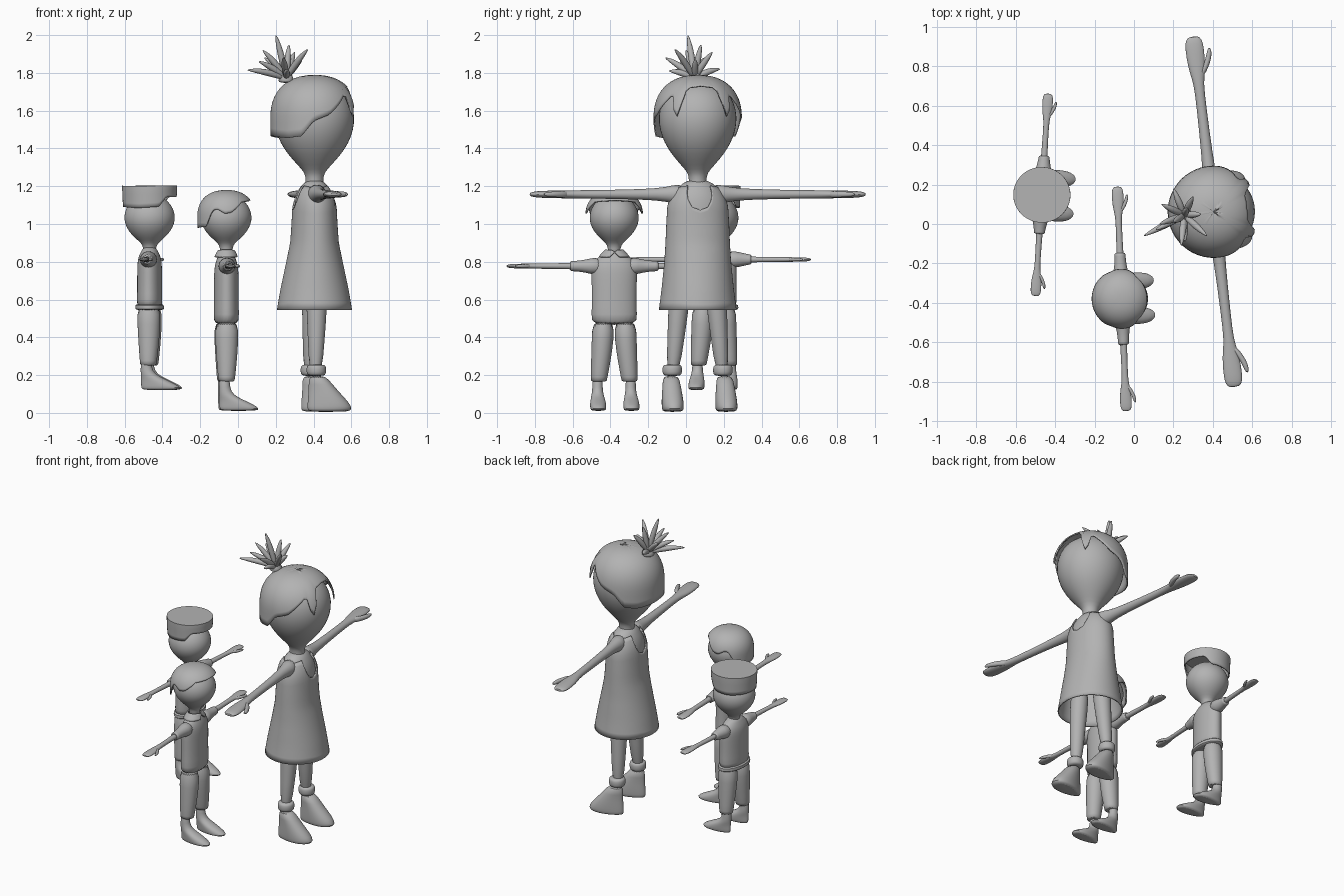
import bpy, bmesh, math
from mathutils import Vector, Matrix

if "Cube" in bpy.data.objects:
    bpy.data.objects.remove(bpy.data.objects["Cube"])

grey = bpy.data.materials.new("plain_grey")
grey.diffuse_color = (0.45, 0.45, 0.45, 1)
grey.use_nodes = True
grey.node_tree.nodes["Principled BSDF"].inputs["Base Color"].default_value = grey.diffuse_color
place = Matrix()          # where the current figure stands


def lerp(table, t):
    """Linear lookup in rows of (key, value, value, ...)."""
    if t <= table[0][0]:
        return table[0][1:]
    for a, b in zip(table, table[1:]):
        if t <= b[0]:
            f = (t - a[0]) / (b[0] - a[0])
            return tuple(p + (q - p) * f for p, q in zip(a[1:], b[1:]))
    return table[-1][1:]


def ellipse(c, u, v, n=24, egg=0):
    c, u, v = Vector(c), Vector(u), Vector(v)
    angles = [2 * math.pi * i / n for i in range(n)]
    return [c + u * math.cos(a) + v * math.sin(a) * (1 + egg * math.cos(a)) for a in angles]


def loft(name, rings, caps=(True, True), sub=1, thick=0):
    """Skin a list of point rings."""
    bm = bmesh.new()
    rows = [[bm.verts.new(p) for p in r] for r in rings]
    n = len(rows[0])
    for a, b in zip(rows, rows[1:]):
        for i in range(n):
            j = (i + 1) % n
            bm.faces.new((a[i], a[j], b[j], b[i]))
    if caps[0]:
        bm.faces.new(rows[0])
    if caps[1]:
        bm.faces.new(rows[-1])
    bmesh.ops.recalc_face_normals(bm, faces=bm.faces)
    me = bpy.data.meshes.new(name)
    bm.to_mesh(me)
    bm.free()
    me.shade_smooth()
    me.set_sharp_from_angle(angle=math.radians(55))
    me.materials.append(grey)
    ob = bpy.data.objects.new(name, me)
    bpy.context.collection.objects.link(ob)
    ob.matrix_world = place
    if thick:
        m = ob.modifiers.new("thickness", "SOLIDIFY")
        m.thickness, m.offset = thick, 0
    if sub:
        m = ob.modifiers.new("smooth", "SUBSURF")
        m.levels = m.render_levels = sub
    return ob


def stack(name, rows, cx=0, cy=0, **kw):
    """Horizontal ellipses from rows of (z, rx, ry)."""
    return loft(name, [ellipse((cx, cy, z), (rx, 0, 0), (0, ry, 0)) for z, rx, ry in rows], **kw)


def shell(name, radius, low, high, rows=14, cap=False, power=1, n=72, thick=0.008):
    """Wrapped sheet whose lower and upper edges vary with the angle from the front."""
    rings = []
    for k in range(rows + 1):
        t = max(0.02, k / rows) ** power
        ring = []
        for i in range(n):
            a = 2 * math.pi * i / n
            d = math.degrees(min(a, 2 * math.pi - a))
            lo, hi = lerp(low, d)[0], lerp(high, d)[0]
            z = hi - (hi - lo) * t
            rx, ry = radius(z)
            ring.append(Vector((rx * math.cos(a), ry * math.sin(a), z)))
        rings.append(ring)
    return loft(name, rings, caps=(cap, False), sub=0, thick=thick)


def dome(r, zc, h):
    def f(z):
        k = min(1, max(0, z - zc) / h)
        q = r * (1 - k ** 2.3) ** (1 / 2.3)
        return q, q
    return f


# arm and hand along y: (y, rx, rz)
ARM = [(.07, .06, .06), (.14, .045, .048), (.2, .032, .032), (.4, .027, .025), (.62, .024, .022),
       (.68, .031, .022), (.74, .045, .021), (.84, .049, .019), (.88, .042, .014), (.896, .024, .007)]


def side_loft(name, rows, s, z, k=1):
    return loft(name, [ellipse((0, s * y * k, z), (rx * k, 0, 0), (0, 0, rz * k), 16)
                       for y, rx, rz in rows])


def arms(who, z, k):
    for s in (1, -1):
        side_loft(who + "_arm", ARM, s, z, k)
        thumb = [(.015, .69, .018), (.04, .73, .018), (.062, .77, .016), (.072, .81, .013), (.074, .83, .006)]
        loft(who + "_thumb", [ellipse((x * k, s * y * k, z), (r * k, 0, 0), (0, 0, r * k), 10)
                              for x, y, r in thumb])


def foot(who, rows, y):
    """Rows of (z, heel x, toe x, half width)."""
    loft(who + "_foot", [ellipse(((b + f) / 2, y, z), ((f - b) / 2, 0, 0), (0, w, 0), 24,
                                 0.25 if f - b > .1 else 0) for z, b, f, w in rows])


def stand(x, y, deg):
    return Matrix.Translation((x, y, 0)) @ Matrix.Rotation(math.radians(deg), 4, "Z")


# ---------- girl ----------
place = stand(.405, .062, 6.7)
stack("girl_head", [(1.17, .055, .055), (1.23, .045, .045), (1.27, .05, .05), (1.31, .088, .088),
                    (1.37, .143, .14), (1.43, .183, .178), (1.5, .209, .204), (1.57, .215, .21),
                    (1.64, .2, .196), (1.7, .16, .16), (1.74, .105, .105), (1.76, .03, .03)])
shell("girl_hair", dome(.23, 1.56, .225),
      [(0, 1.73), (24, 1.72), (34, 1.57), (38, 1.57), (46, 1.69), (76, 1.58), (98, 1.545),
       (114, 1.465), (135, 1.455), (180, 1.47)], [(0, 1.786)], cap=True, power=1.8)
BODY = [(.545, .19, .197), (.65, .172, .183), (.8, .14, .168), (.9, .119, .162), (1.0, .112, .158),
        (1.1, .107, .152), (1.16, .094, .132), (1.2, .07, .1), (1.235, .045, .055)]
stack("girl_upper_body", BODY[3:])
NECK = [(0, 1.085), (15, 1.1), (27, 1.15), (34, 1.215), (90, 1.2)]
shell("girl_dress", lambda z: tuple(r + .005 for r in lerp(BODY, z)), [(0, .545)],
      NECK + [(180 - d, z) for d, z in reversed(NECK[:-1])], rows=18)
arms("girl", 1.157, 1)
for s in (1, -1):
    loft("girl_leg", [ellipse((x, s * y, z), (r, 0, 0), (0, r, 0), 20) for z, x, y, r in
                      [(.75, 0, .085, .06), (.55, 0, .103, .055), (.4, -.004, .115, .045), (.2, -.01, .133, .036)]])
    foot("girl_boot", [(.005, -.05, .17, .05), (.02, -.055, .185, .056), (.05, -.055, .172, .057),
                       (.1, -.05, .125, .053), (.15, -.048, .08, .046), (.2, -.047, .04, .043)], s * .143)
    stack("girl_boot_cuff", [(.195, .04, .04), (.205, .051, .051), (.23, .053, .053), (.25, .05, .05),
                             (.256, .038, .038)], cx=-.006, cy=s * .135)

# hair tuft, placed directly in world space
place = Matrix()
base = Vector((.255, .045, 1.77))
stack("hair_tie", [(1.745, .05, .05), (1.775, .035, .035), (1.8, .03, .03), (1.815, .015, .015)], cx=.255, cy=.045)
for tip in [(.05, -.06, 1.815), (.2, .01, 2.0), (.37, -.06, 1.925), (.3, .14, 1.91), (.2, .18, 1.82),
            (.13, .0, 1.92), (.27, .08, 1.95), (.14, .1, 1.88), (.11, -.03, 1.86), (.24, -.11, 1.88),
            (.34, .05, 1.87), (.26, -.09, 1.81)]:
    tip = Vector(tip)
    mid = base.lerp(tip, .5) + Vector((0, 0, .02))
    rings = []
    for t, r in [(0, .012), (.25, .018), (.5, .019), (.75, .014), (.93, .007), (1, .002)]:
        c = base * (1 - t) ** 2 + mid * 2 * t * (1 - t) + tip * t * t
        d = ((mid - base) * (1 - t) + (tip - mid) * t).normalized()
        u = d.cross(Vector((.3, 1, .1))).normalized()
        rings.append(ellipse(c, u * r, d.cross(u) * r, 10))
    loft("hair_spike", rings)


# ---------- boys ----------
def boy(who, floor, hem, arm_z, cuff, k, sleeve):
    stack(who + "_head", [(.83, .036, .036), (.875, .032, .032), (.9, .045, .045), (.925, .078, .076),
                          (.96, .111, .108), (1.0, .132, .129), (1.04, .137, .133), (1.08, .128, .124),
                          (1.12, .1, .098), (1.15, .06, .06), (1.16, .02, .02)])
    f = (arm_z - hem) / .31
    stack(who + "_shirt", [(hem + dz * f, rx, ry) for dz, rx, ry in
                           [(0, .068, .123), (.05, .067, .121), (.14, .066, .119), (.24, .066, .121),
                            (.3, .064, .122), (.335, .056, .108), (.365, .043, .075), (.39, .032, .04)]])
    arms(who, arm_z, k)
    leg = hem - cuff
    for s in (1, -1):
        side_loft(who + "_sleeve", [(.07, .055, .052), (.13, .04, .041), (.17, .031, .031),
                                    (sleeve - .01, .028, .027), (sleeve, .028, .027)], s, arm_z)
        loft(who + "_trouser_leg", [ellipse((x, s * y, cuff + leg * t), (rx, 0, 0), (0, ry, 0)) for t, x, y, rx, ry in
                                    [(0, -.002, .081, .043, .042), (.03, -.002, .081, .044, .043),
                                     (.4, 0, .07, .055, .053), (.72, 0, .061, .061, .058), (1.1, 0, .058, .064, .06)]])
        foot(who, [(floor + z, b, t, w) for z, b, t, w in
                   [(0, -.032, .16, .036), (.012, -.04, .176, .042), (.035, -.04, .14, .042), (.06, -.04, .085, .038),
                    (.085, -.042, .035, .032), (.12, -.042, .015, .027), (.19, -.04, .015, .027)]], s * .088)


place = stand(-.062, -.38, 2.3)
boy("short_haired_boy", .01, .465, .777, .165, .637, .235)
shell("boy_hair", dome(.149, 1.04, .136),
      [(0, 1.125), (35, 1.12), (55, 1.115), (82, 1.06), (95, 1.055), (112, 1.08), (122, 1.07),
       (138, .985), (180, .98)], [(0, 1.176)], cap=True, power=1.8)
# flared shirt collar, open at the front
shell("boy_collar", lambda z: lerp([(.82, .062, .085), (.862, .04, .045)], z),
      [(0, .85), (20, .825), (180, .825)], [(0, .852), (20, .862), (180, .862)], rows=4)

place = stand(-.468, .148, -3.6)
boy("capped_boy", .12, .55, .812, .25, .575, .2)
stack("shirt_hem_band", [(.545, .07, .125), (.547, .077, .131), (.573, .077, .131), (.577, .066, .12)])
# brimless cap, cut higher over the forehead
shell("cap", lambda z: lerp([(1.09, .137, .133), (1.2, .142, .138)], z),
      [(0, 1.143), (48, 1.143), (66, 1.092), (110, 1.085), (180, 1.092)], [(0, 1.202)], rows=5, cap=True)
